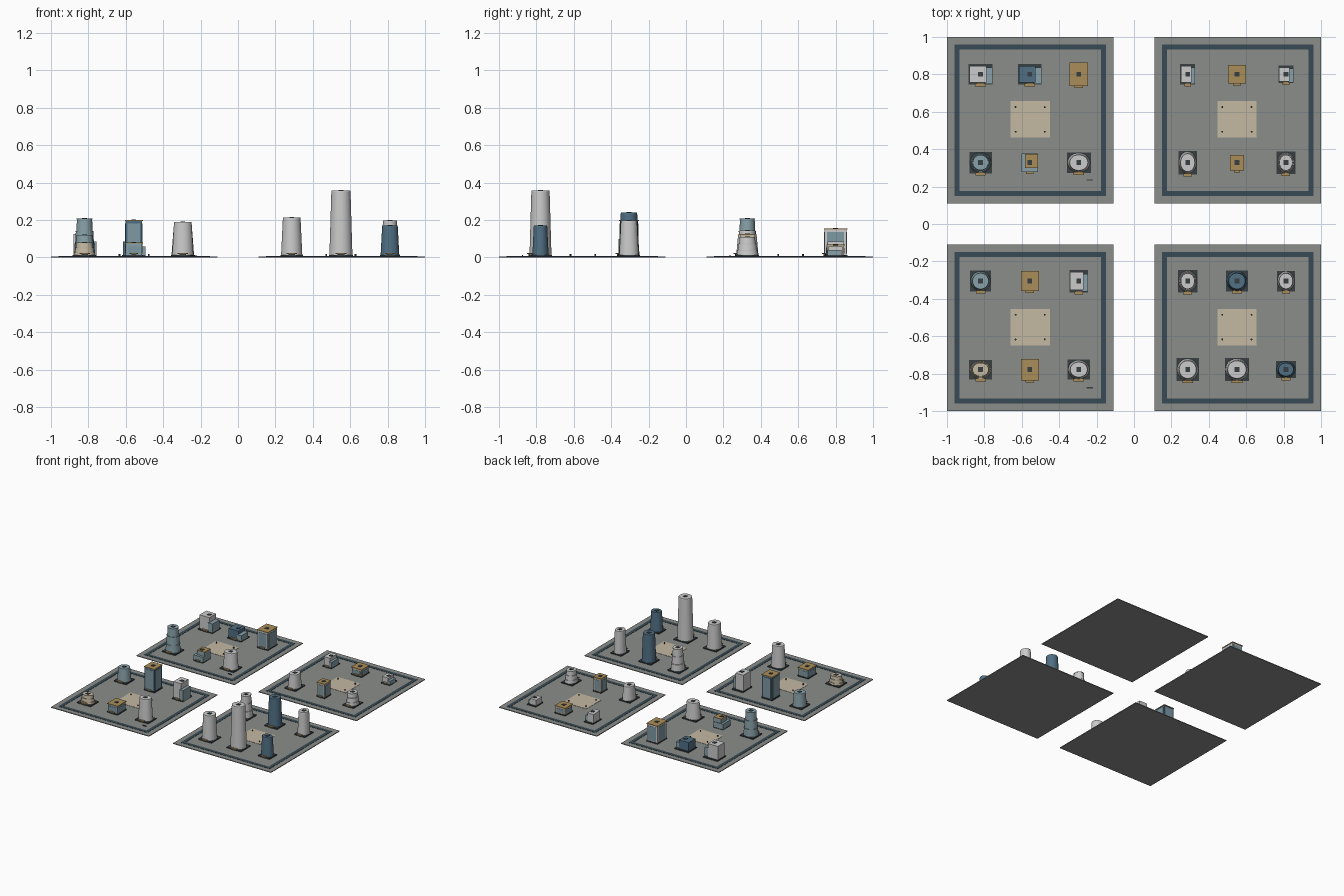
import bpy, bmesh, math

if "Cube" in bpy.data.objects:
    bpy.data.objects.remove(bpy.data.objects["Cube"])

COLORS = {
    "plate": (0.26, 0.27, 0.26), "road": (0.04, 0.07, 0.09), "beige": (0.55, 0.48, 0.36),
    "dark": (0.04, 0.05, 0.055), "white": (0.60, 0.62, 0.60), "blue": (0.25, 0.36, 0.40),
    "navy": (0.08, 0.16, 0.23), "gold": (0.40, 0.27, 0.10), "glass": (0.21, 0.32, 0.37),
}
MATS = {}
for key, c in COLORS.items():
    MATS[key] = bpy.data.materials.new(key)
    MATS[key].diffuse_color = (*c, 1)
Z = 0.006   # top of the ground plates


def finish(name, bm, mat):
    me = bpy.data.meshes.new(name)
    bm.to_mesh(me)
    bm.free()
    ob = bpy.data.objects.new(name, me)
    bpy.context.collection.objects.link(ob)
    me.materials.append(MATS[mat])
    return ob


def box(name, x, y, hx, hy, z0, z1, mat):
    bm = bmesh.new()
    bmesh.ops.create_cube(bm, size=1)
    for v in bm.verts:
        v.co = (x + v.co.x * 2 * hx, y + v.co.y * 2 * hy, z0 + (v.co.z + 0.5) * (z1 - z0))
    return finish(name, bm, mat)


def drum(name, x, y, rx, ry, z0, z1, taper, mat, sides=32):
    bm = bmesh.new()
    bmesh.ops.create_cone(bm, cap_ends=True, segments=sides, radius1=1, radius2=taper, depth=1)
    for f in bm.faces:
        f.smooth = len(f.verts) == 4
    for e in bm.edges:
        if any(len(f.verts) > 4 for f in e.link_faces):
            e.smooth = False
    for v in bm.verts:
        v.co = (x + v.co.x * rx, y + v.co.y * ry, z0 + (v.co.z + 0.5) * (z1 - z0))
    return finish(name, bm, mat)


def extras(x, y, hx, hy, h):
    # dark foundation pad, roof unit and entrance canopy
    box("foundation_pad", x, y, hx, hy, Z, Z + 0.008, "dark")
    box("roof_unit", x, y, 0.013, 0.013, h - 0.004, h + 0.003, "dark")
    box("entrance_canopy", x, y - hy - 0.003, hx * 0.45, 0.008, 0.018, 0.023, "gold")
    box("entrance_door", x, y - hy + 0.003, hx * 0.28, 0.006, Z, 0.018, "dark")


def round_tower(x, y, hx, hy, h, mat):
    extras(x, y, hx, hy, h)
    drum("round_tower", x, y, hx * 0.95, hy * 0.95, Z, h - 0.005, 0.83, mat)
    drum("tower_cornice", x, y, hx * 0.79, hy * 0.79, h - 0.005, h, 0.96, mat)


def tiered_tower(x, y, hx, hy, h, mat, low):
    extras(x, y, hx, hy, h)
    levels = [Z, h * 0.36, h * 0.68, h]
    for i, r in enumerate((0.95, 0.84, 0.73)):
        drum("tower_tier", x, y, hx * r, hy * r, levels[i], levels[i + 1], 0.92,
             low if i == 0 else mat)
        drum("tier_ledge", x, y, hx * r * 0.96, hy * r * 0.96,
             levels[i + 1] - 0.005, levels[i + 1], 1, mat)


def block(x, y, hx, hy, h, mat, roof):
    extras(x, y, hx, hy, h)
    bx, by = hx - 0.004, hy - 0.004
    box("block_body", x, y, bx, by, Z, h - 0.006, mat)
    box("block_roof", x, y, hx, hy, h - 0.006, h, roof)
    for s in (-1, 1):
        box("window_panel", x + s * bx, y, 0.002, by * 0.78, 0.022, h - 0.018, "glass")
        box("window_panel", x, y + s * by, bx * 0.78, 0.002, 0.022, h - 0.018, "glass")


def winged(x, y, hx, hy, h, mat):
    # main wing on the left, lower wing on the right and forward
    extras(x, y, hx, hy, h)
    box("main_wing", x - hx * 0.22, y, hx * 0.70, hy * 0.8, Z, h, mat)
    box("side_wing", x + hx * 0.68, y - hy * 0.15, hx * 0.32, hy * 0.8, Z, h * 0.68, "blue")


def stepped(x, y, hx, hy, h):
    extras(x, y, hx, hy, h)
    box("podium", x, y, hx, hy, Z, h * 0.6, "blue")
    box("upper_floor", x + 0.01, y + 0.008, hx * 0.8, hy * 0.75, h * 0.6, h - 0.005, "blue")
    box("upper_roof", x + 0.01, y + 0.008, hx * 0.8, hy * 0.75, h - 0.005, h, "gold")


# four district plates with loop road, plaza and posts
for cx in (-0.555, 0.555):
    for cy in (-0.555, 0.555):
        box("ground_plate", cx, cy, 0.445, 0.445, 0, Z, "plate")
        for s in (-1, 1):
            box("loop_road", cx + s * 0.391, cy, 0.0135, 0.4045, Z - 0.002, Z + 0.002, "road")
            box("loop_road", cx, cy + s * 0.391, 0.3775, 0.0135, Z - 0.002, Z + 0.002, "road")
        px, py = (cx if cx < 0 else 0.55), cy + 0.004
        box("plaza", px, py, 0.105, 0.097, Z - 0.002, Z + 0.002, "beige")
        for sx in (-1, 1):
            for sy in (-1, 1):
                drum("plaza_post", px + sx * 0.078, py + sy * 0.066, 0.005, 0.005,
                     Z, 0.018, 1, "dark", 10)
        if cx < 0:
            box("bench", -0.237, cy - 0.32, 0.017, 0.003, Z, 0.012, "dark")

XL, XR = (-0.82, -0.557, -0.295), (0.287, 0.55, 0.812)
Y1, Y2, Y3, Y4 = 0.8, 0.328, -0.305, -0.778

# back left district
winged(XL[0], Y1, 0.065, 0.055, 0.125, "white")
winged(XL[1], Y1, 0.063, 0.055, 0.085, "navy")
block(XL[2], Y1, 0.05, 0.063, 0.155, "white", "gold")
tiered_tower(XL[0], Y2, 0.06, 0.058, 0.208, "blue", "blue")
stepped(XL[1], Y2, 0.043, 0.05, 0.09)
round_tower(XL[2], Y2, 0.064, 0.055, 0.145, "white")

# back right district
winged(XR[0], Y1, 0.04, 0.055, 0.085, "white")
block(XR[1], Y1, 0.048, 0.05, 0.07, "beige", "gold")
winged(XR[2], Y1, 0.04, 0.047, 0.06, "white")
round_tower(XR[0], Y2, 0.05, 0.063, 0.125, "white")
block(XR[1], Y2, 0.037, 0.042, 0.125, "beige", "gold")
tiered_tower(XR[2], Y2, 0.05, 0.06, 0.11, "white", "white")

# front left district
round_tower(XL[0], Y3, 0.056, 0.056, 0.12, "blue")
block(XL[1], Y3, 0.048, 0.053, 0.2, "navy", "gold")
winged(XL[2], Y3, 0.05, 0.06, 0.145, "white")
tiered_tower(XL[0], Y4, 0.062, 0.052, 0.08, "beige", "beige")
block(XL[1], Y4, 0.048, 0.057, 0.08, "blue", "gold")
round_tower(XL[2], Y4, 0.06, 0.053, 0.19, "white")

# front right district
tiered_tower(XR[0], Y3, 0.053, 0.06, 0.19, "white", "white")
round_tower(XR[1], Y3, 0.058, 0.056, 0.24, "navy")
round_tower(XR[2], Y3, 0.048, 0.055, 0.197, "white")
round_tower(XR[0], Y4, 0.06, 0.062, 0.213, "white")
round_tower(XR[1], Y4, 0.065, 0.062, 0.357, "white")
round_tower(XR[2], Y4, 0.053, 0.046, 0.17, "navy")

for m in bpy.data.materials:
    if m.users and not m.is_grease_pencil:
        m.use_nodes = True
        m.node_tree.nodes["Principled BSDF"].inputs["Base Color"].default_value = m.diffuse_color
